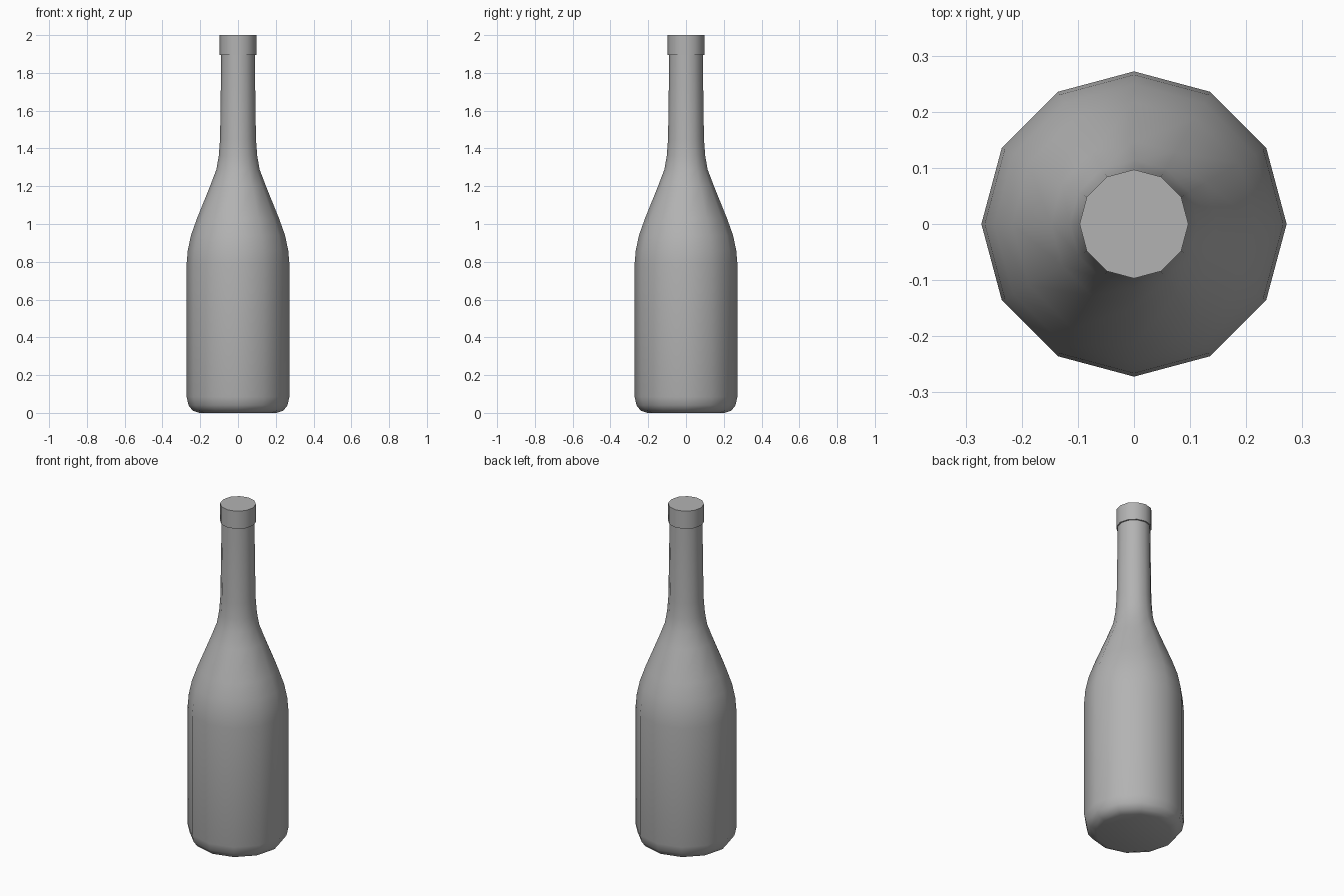
import bpy, bmesh
from math import cos, sin, tau, radians

if "Cube" in bpy.data.objects:
    bpy.data.objects.remove(bpy.data.objects["Cube"])

SIDES = 12

# Mid-grey glass
glass = bpy.data.materials.new("dark_grey")
glass.diffuse_color = (0.45, 0.45, 0.45, 1)
glass.use_nodes = True
glass.node_tree.nodes["Principled BSDF"].inputs["Base Color"].default_value = glass.diffuse_color


def lathe(name, profile):
    """Revolve (radius, height) points around z and close both ends."""
    bm = bmesh.new()
    rings = [[bm.verts.new((r * cos(tau * i / SIDES), r * sin(tau * i / SIDES), z))
              for i in range(SIDES)] for r, z in profile]
    for low, high in zip(rings, rings[1:]):
        for i in range(SIDES):
            j = (i + 1) % SIDES
            bm.faces.new((low[i], low[j], high[j], high[i]))
    bm.faces.new(rings[0][::-1])
    bm.faces.new(rings[-1])
    mesh = bpy.data.meshes.new(name)
    bm.to_mesh(mesh)
    bm.free()
    mesh.materials.append(glass)
    obj = bpy.data.objects.new(name, mesh)
    bpy.context.collection.objects.link(obj)
    bpy.ops.object.select_all(action='DESELECT')
    obj.select_set(True)
    bpy.context.view_layer.objects.active = obj
    bpy.ops.object.shade_smooth_by_angle(angle=radians(40))
    return obj


# Bottle body: rounded base, straight wall, sloping shoulder, slim neck
lathe("bottle_body", [
    (0.205, 0.0), (0.24, 0.012), (0.262, 0.04), (0.272, 0.085),
    (0.272, 0.79), (0.266, 0.86), (0.249, 0.94), (0.217, 1.03),
    (0.148, 1.20), (0.114, 1.29), (0.102, 1.36), (0.095, 1.45),
    (0.090, 1.80), (0.089, 1.90)])

# Wider collar at the mouth
lathe("mouth_collar", [(0.097, 1.895), (0.097, 2.0)])
